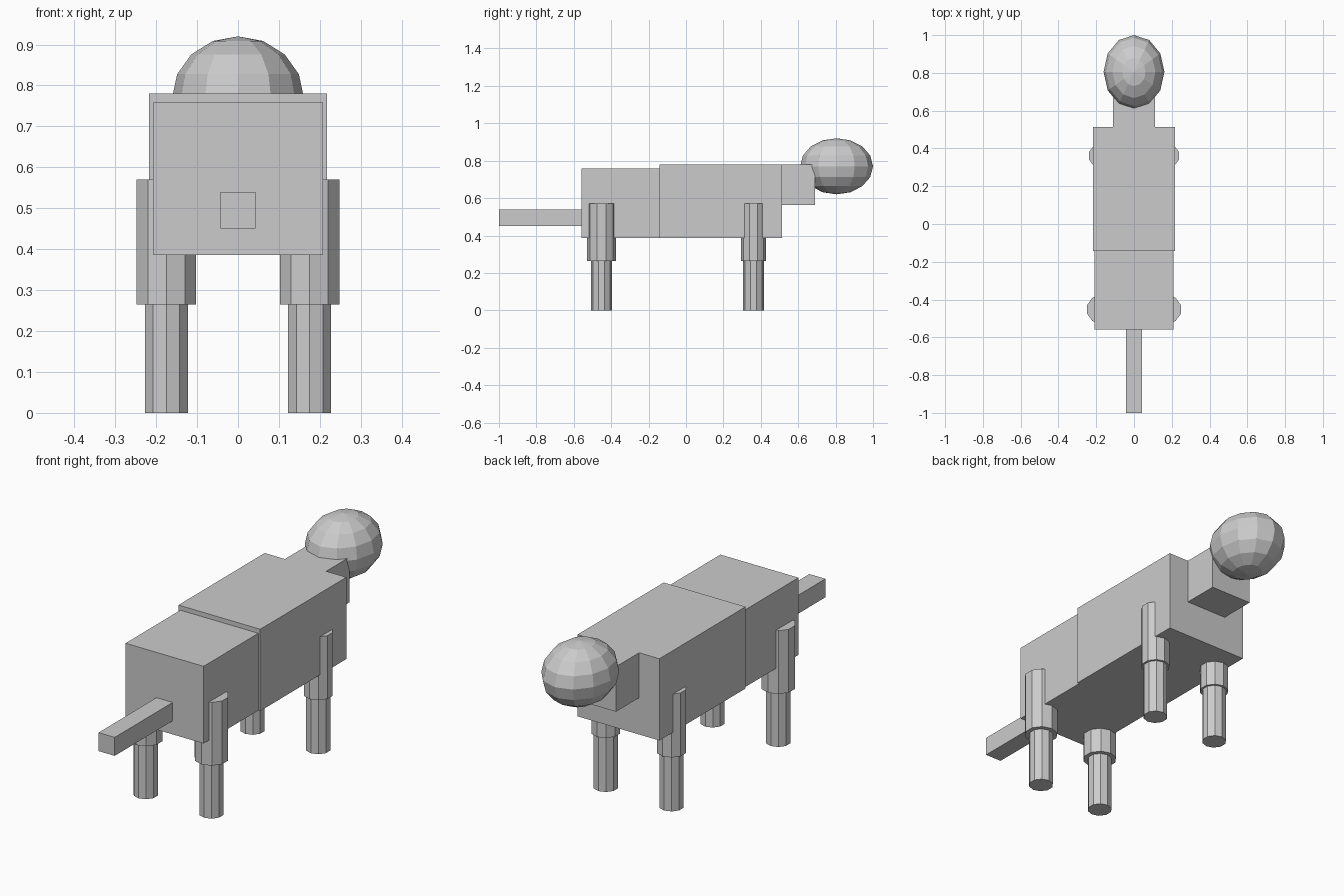
import bpy, math

if "Cube" in bpy.data.objects:
    bpy.data.objects.remove(bpy.data.objects["Cube"])

grey = bpy.data.materials.new("grey")
grey.diffuse_color = (0.6, 0.6, 0.6, 1)
grey.use_nodes = True
grey.node_tree.nodes["Principled BSDF"].inputs["Base Color"].default_value = grey.diffuse_color


def finish(name):
    ob = bpy.context.object
    ob.name = name
    ob.data.materials.append(grey)
    return ob


def box(name, x, y0, y1, z0, z1):
    """Box centred on x = 0 with half width x."""
    bpy.ops.mesh.primitive_cube_add(size=1, location=(0, (y0 + y1) / 2, (z0 + z1) / 2))
    bpy.context.object.scale = (2 * x, y1 - y0, z1 - z0)
    return finish(name)


def post(name, x, y, r, z0, z1):
    """Ten-sided upright leg section."""
    bpy.ops.mesh.primitive_cylinder_add(vertices=10, radius=r, depth=z1 - z0,
                                        location=(x, y, (z0 + z1) / 2))
    return finish(name)


# Body, neck and tail
box("chest", 0.218, -0.142, 0.514, 0.386, 0.78)
box("hindquarters", 0.208, -0.559, -0.142, 0.386, 0.758)
box("neck", 0.11, 0.514, 0.69, 0.563, 0.78)
box("tail", 0.043, -1.0, -0.559, 0.451, 0.54)

# Head
bpy.ops.mesh.primitive_uv_sphere_add(segments=12, ring_count=8, radius=1,
                                     location=(0, 0.805, 0.77))
bpy.context.object.scale = (0.161, 0.195, 0.15)
finish("head")

# Legs
for side, x in (("left", -0.175), ("right", 0.175)):
    for end, y, r in (("front", 0.361, 0.066), ("hind", -0.452, 0.0765)):
        post(f"{end}_{side}_upper_leg", x, y, r, 0.265, 0.57)
        post(f"{end}_{side}_lower_leg", x, y, 0.0555, 0, 0.265)
